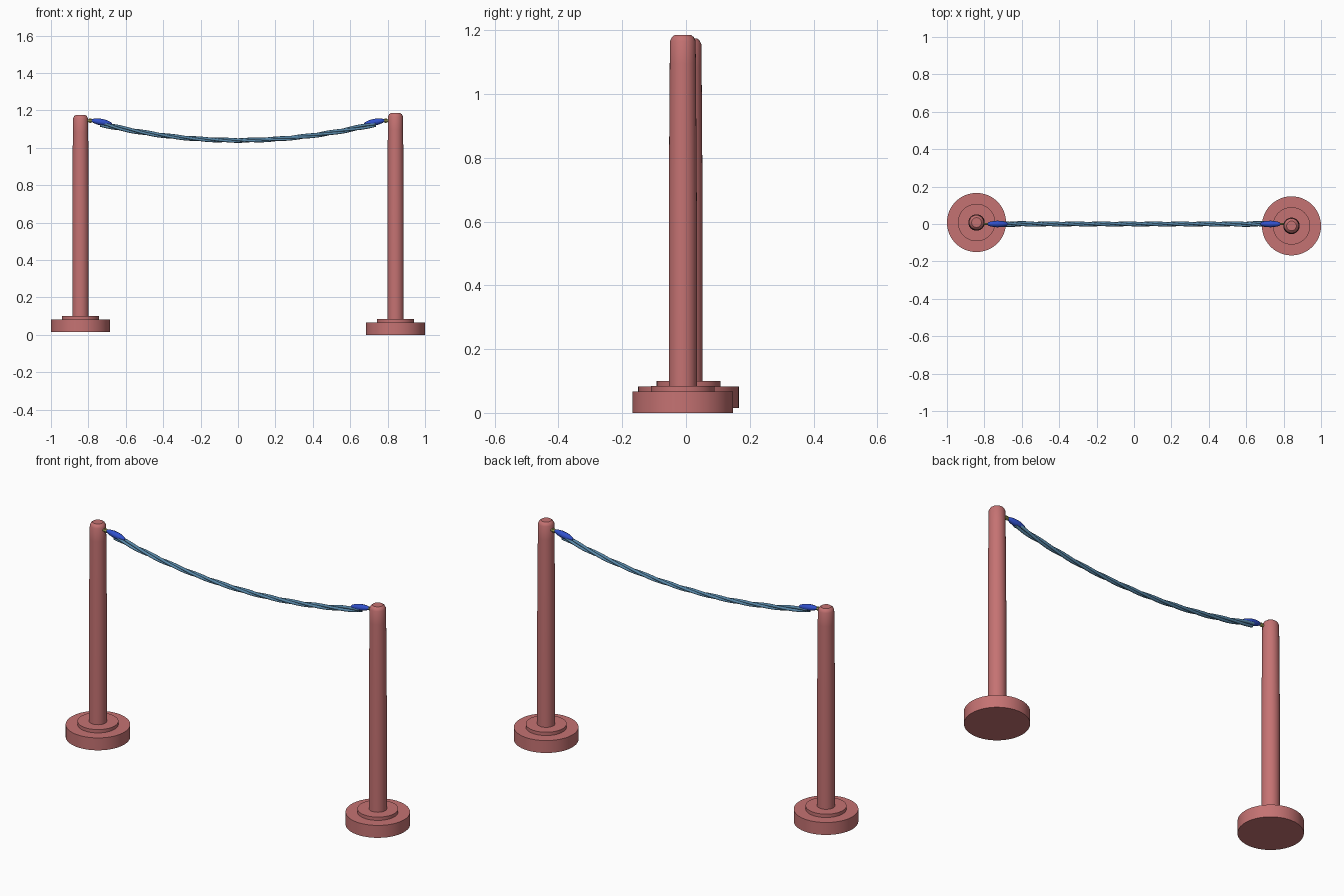
import bpy, bmesh, math
from mathutils import Vector

if "Cube" in bpy.data.objects:
    bpy.data.objects.remove(bpy.data.objects["Cube"])

def material(name, rgb):
    m = bpy.data.materials.new(name)
    m.diffuse_color = (*rgb, 1)
    m.use_nodes = True
    m.node_tree.nodes["Principled BSDF"].inputs["Base Color"].default_value = m.diffuse_color
    return m

POST = material("post_red", (0.56, 0.17, 0.17))
ROPE = material("rope_blue", (0.10, 0.25, 0.40))
SLEEVE = material("sleeve_blue", (0.03, 0.08, 0.60))
METAL = material("hook_olive", (0.35, 0.36, 0.10))

def lathe(name, profile, loc, mat, n=48):
    """Closed solid of revolution about z from (radius, z) points."""
    bm = bmesh.new()
    rings = [[bm.verts.new((r * math.cos(2 * math.pi * i / n), r * math.sin(2 * math.pi * i / n), z))
              for i in range(n)] for r, z in profile]
    for a, b in zip(rings, rings[1:]):
        for i in range(n):
            bm.faces.new((a[i], a[(i + 1) % n], b[(i + 1) % n], b[i]))
    bm.faces.new(rings[0][::-1])
    bm.faces.new(rings[-1])
    me = bpy.data.meshes.new(name)
    bm.to_mesh(me)
    bm.free()
    ob = bpy.data.objects.new(name, me)
    ob.location = loc
    bpy.context.collection.objects.link(ob)
    me.materials.append(mat)
    bpy.context.view_layer.objects.active = ob
    ob.select_set(True)
    bpy.ops.object.shade_smooth_by_angle(angle=math.radians(30))
    ob.select_set(False)
    return ob

def tube(name, pts, radii, mat):
    cu = bpy.data.curves.new(name, 'CURVE')
    cu.dimensions = '3D'
    cu.bevel_depth = 1.0
    cu.bevel_resolution = 2
    cu.use_fill_caps = True
    sp = cu.splines.new('POLY')
    sp.points.add(len(pts) - 1)
    for p, co, r in zip(sp.points, pts, radii):
        p.co = (*co, 1)
        p.radius = r
    cu.materials.append(mat)
    ob = bpy.data.objects.new(name, cu)
    bpy.context.collection.objects.link(ob)
    return ob

# Posts: wide foot, small step, tapered pole with chamfered cap
for side, x, y, z0, top in (("left", -0.842, 0.008, 0.015, 1.175), ("right", 0.842, -0.01, 0.0, 1.185)):
    lathe(side + "_post", [(0.158, 0), (0.158, 0.067), (0.100, 0.067), (0.100, 0.085), (0.044, 0.085),
                           (0.044, 0.65), (0.041, top - z0 - 0.09), (0.040, top - z0 - 0.018),
                           (0.034, top - z0 - 0.006), (0.026, top - z0)], (x, y, z0), POST)

# Rope: three strands twisted about a sagging line, looser near the ends
def sag(x):
    return Vector((x, 0, 1.04 + 0.163 * x * x))

N = 160
for k in range(3):
    pts, radii = [], []
    for i in range(N + 1):
        x = -0.735 + 1.47 * i / N
        a = 2 * math.pi * (k / 3 + 3.5 * i / N)
        spread = 0.006 + 0.003 * (abs(x) / 0.73) ** 3
        pts.append(sag(x) + Vector((-0.3 * x * spread * math.sin(a), spread * math.cos(a), spread * math.sin(a))))
        radii.append(0.0075)
    tube("rope_strand_%d" % (k + 1), pts, radii, ROPE)

# Spindle-shaped end sleeves and the hooks joining them to the posts
for side, s in (("left", -1), ("right", 1)):
    a, b = Vector((s * 0.785, 0, 1.147)), Vector((s * 0.675, 0, 1.127))
    M = 14
    tube(side + "_sleeve", [a.lerp(b, i / M) for i in range(M + 1)],
         [0.005 + 0.0125 * math.sin(math.pi * i / M) ** 0.7 if 0 < i < M else 0.004 for i in range(M + 1)], SLEEVE)
    tube(side + "_hook_stem", [(s * 0.815, 0, 1.143), (s * 0.775, 0, 1.146)], [0.006, 0.006], METAL)
    bpy.ops.mesh.primitive_torus_add(location=(s * 0.79, 0, 1.145), rotation=(math.pi / 2, 0, 0),
                                     major_radius=0.009, minor_radius=0.0035,
                                     major_segments=20, minor_segments=8)
    ring = bpy.context.object
    ring.name = side + "_hook_ring"
    ring.data.materials.append(METAL)
    bpy.ops.object.shade_smooth()
